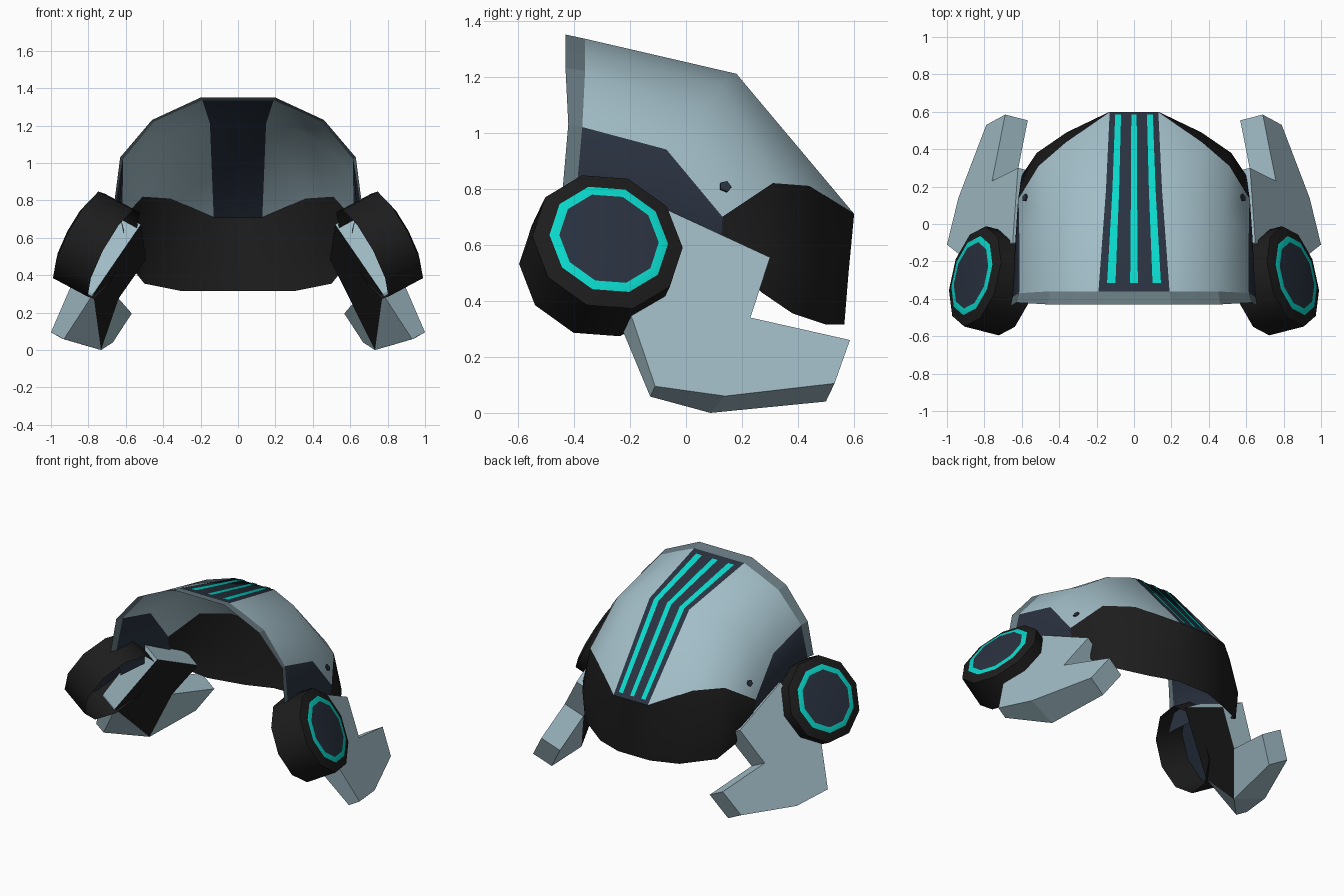
import bpy, bmesh, math
from mathutils import Vector

if "Cube" in bpy.data.objects:
    bpy.data.objects.remove(bpy.data.objects["Cube"])


def material(name, r, g, b):
    mat = bpy.data.materials.new(name)
    mat.use_nodes = True
    mat.diffuse_color = (r, g, b, 1)
    mat.node_tree.nodes["Principled BSDF"].inputs["Base Color"].default_value = (r, g, b, 1)
    return mat


GREY = material("pale blue grey", .36, .51, .57)
SLATE = material("slate grey", .14, .2, .225)
NAVY = material("dark navy", .023, .032, .052)
TEAL = material("bright teal", .003, .69, .6)
BLACK = material("matte black", .012, .012, .012)
PALETTE = [GREY, SLATE, NAVY, TEAL, BLACK]


def build(name, verts, faces, mirror=True, smooth=None):
    """Make an object from points and (indices, material) faces, mirrored across x."""
    bm = bmesh.new()
    points = [bm.verts.new(v) for v in verts]
    for indices, mat in faces:
        bm.faces.new([points[i] for i in indices]).material_index = PALETTE.index(mat)
    bmesh.ops.recalc_face_normals(bm, faces=bm.faces)
    mesh = bpy.data.meshes.new(name)
    bm.to_mesh(mesh)
    bm.free()
    for mat in PALETTE:
        mesh.materials.append(mat)
    obj = bpy.data.objects.new(name, mesh)
    bpy.context.collection.objects.link(obj)
    if mirror:
        mod = obj.modifiers.new("mirror", "MIRROR")
        mod.use_clip = True
    if smooth:
        bpy.ops.object.select_all(action="DESELECT")
        obj.select_set(True)
        bpy.context.view_layer.objects.active = obj
        bpy.ops.object.shade_smooth_by_angle(angle=math.radians(smooth))


def sheet(name, columns, mats, **options):
    """Skin a grid of columns; each strip between two columns has one colour."""
    rows = len(columns[0])
    verts = [p for column in columns for p in column]
    faces = []
    for c, mat in enumerate(mats):
        for r in range(rows - 1):
            a = c * rows + r
            faces.append(((a, a + 1, a + rows + 1, a + rows), mat))
    build(name, verts, faces, **options)


# Dome columns from the crown down to the ear: rim, front, bend, back
dome = [
    [(.2, -.43, 1.35), (.19, -.36, 1.335), (.15, .18, 1.21), (.13, .6, .71)],
    [(.33, -.43, 1.29), (.32, -.36, 1.28), (.33, .13, 1.17), (.36, .44, .81)],
    [(.46, -.43, 1.23), (.45, -.36, 1.22), (.48, .06, 1.08), (.51, .31, .82)],
    [(.63, -.42, 1.03), (.615, -.37, 1.02), (.615, -.07, .94), (.62, .13, .7)],
    [(.66, -.44, .8), (.65, -.39, .8), (.635, -.1, .75), (.62, .13, .68)],
    [(.65, -.45, .66), (.61, -.4, .64), (.61, -.1, .62), (.6, .13, .6)],
]
crown = dome[0]
dome.insert(0, [(0, y, z) for x, y, z in crown])
sheet("dome_shell", [c[1:] for c in dome], [NAVY, GREY, GREY, GREY, NAVY, NAVY], smooth=50)
sheet("front_rim", [c[:2] for c in dome], [SLATE] * 5)

# Neck guard hanging from the back edge of the dome
neck = [
    [(.13, .6, .71), (.13, .58, .5), (.12, .565, .315)],
    [(.36, .44, .81), (.36, .49, .5), (.3, .5, .315)],
    [(.51, .31, .82), (.52, .38, .55), (.5, .38, .355)],
    [(.62, .13, .7), (.6, .26, .55), (.56, .27, .43)],
    [(.61, .12, .65), (.61, .16, .58), (.59, .16, .53)],
]
neck.insert(0, [(0, y, z) for x, y, z in neck[0]])
sheet("neck_guard", neck, [BLACK] * 5, smooth=50)

# Three thin teal lines along the crown stripe
start, bend, end = (Vector(p) for p in crown[1:])
path = [start.lerp(bend, .08), bend, bend.lerp(end, .96)]
lift = Vector((0, .002, .003))
for name, low, high in (("right", -.77, -.53), ("centre", -.11, .11), ("left", .53, .77)):
    edges = [[Vector((p.x * f, p.y, p.z)) + lift for p in path] for f in (low, high)]
    sheet(name + "_crown_line", edges, [TEAL], mirror=False, smooth=50)

# Shared tilt of the ear cups and cheek guards
normal = Vector((.86, .22, .46)).normalized()
across = (Vector((0, 1, 0)) - normal * normal.y).normalized()
upward = normal.cross(across)


def ring(centre, radius, offset, sides, turn):
    return [centre + normal * offset
            + across * radius * math.cos(turn + math.tau * i / sides)
            + upward * radius * math.sin(turn + math.tau * i / sides)
            for i in range(sides)]


def turned(name, centre, rings, mats, cap, sides, turn=0.0):
    """Stack rings along the tilted axis and close the outer end."""
    verts, faces = [], []
    for radius, offset in rings:
        verts += ring(centre, radius, offset, sides, turn)
    for k, mat in enumerate(mats):
        for i in range(sides):
            a, b = k * sides + i, k * sides + (i + 1) % sides
            faces.append(((a, b, b + sides, a + sides), mat))
    faces.append((range(len(mats) * sides, len(verts)), cap))
    build(name, verts, faces, smooth=40)


# Ear cups, open towards the head, with a dark lining disc inside
ear = Vector((.85, -.28, .61))
spin = math.radians(2)
turned("ear_cups", ear, [(.275, -.215), (.275, 0), (.217, .02), (.182, .025)],
       [BLACK, BLACK, TEAL], NAVY, sides=10, turn=spin)
turned("ear_cup_linings", ear, [(.272, -.015)], [], NAVY, sides=10, turn=spin)

# Small rivets behind the temples
turned("temple_rivets", Vector((.582, .14, .807)), [(.022, -.003), (.022, .005)],
       [NAVY], NAVY, sides=5)

# Cheek guards: tilted outline (y, z) with its own depth at each corner
outline = [(-.1, .74, .15), (.3, .555, .15), (.23, .34, .14), (.585, .26, .14),
           (.53, .105, .14), (.14, .06, .24), (-.11, .095, .08), (-.2, .36, .13)]
outer = [Vector((1.016 - .32 * y - .54 * z, y, z)) for y, z, depth in outline]
inner = [p - normal * corner[2] for p, corner in zip(outer, outline)]
for p in inner:
    p.z = max(p.z, 0)
count = len(outline)
walls = [((i, (i + 1) % count, (i + 1) % count + count, i + count), GREY)
         for i in range(count)]
top, corner, notch, tip, heel, base, chin, front = range(count, 2 * count)
build("cheek_guards", outer + inner, walls + [
    (range(count), GREY),
    ((top, corner, notch, base, front), BLACK),
    ((front, base, chin), GREY),
    ((notch, tip, heel, base), GREY),
])
